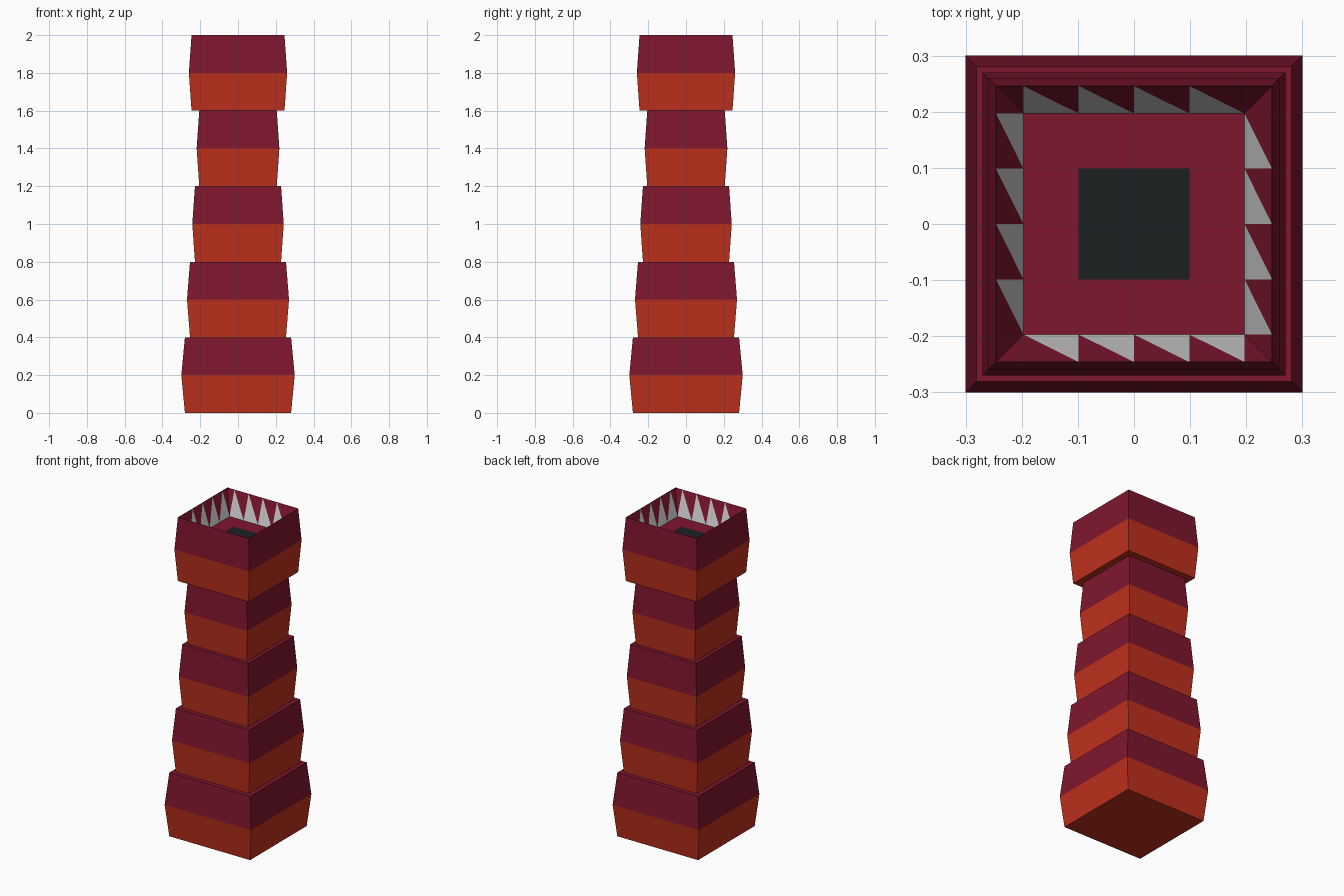
import bpy, bmesh

if "Cube" in bpy.data.objects:
    bpy.data.objects.remove(bpy.data.objects["Cube"])

def material(name, rgb):
    m = bpy.data.materials.new(name)
    m.diffuse_color = (*rgb, 1)
    m.use_nodes = True
    m.node_tree.nodes["Principled BSDF"].inputs["Base Color"].default_value = m.diffuse_color
    return m

ORANGE = material("orange", (0.52, 0.03, 0.012))
RED = material("dark_red", (0.21, 0.008, 0.027))
WHITE = material("white", (0.75, 0.77, 0.77))
BLACK = material("black", (0.012, 0.014, 0.015))
MATS = [ORANGE, RED, WHITE, BLACK]

def ring(bm, h, z):
    return [bm.verts.new((x * h, y * h, z)) for x, y in ((-1, -1), (1, -1), (1, 1), (-1, 1))]

def face(bm, verts, mat):
    bm.faces.new(verts).material_index = MATS.index(mat)

def band(bm, low, high, mat):
    for i in range(4):
        j = (i + 1) % 4
        face(bm, (low[i], low[j], high[j], high[i]), mat)

def finish(bm, name):
    me = bpy.data.meshes.new(name)
    bm.to_mesh(me)
    bm.free()
    for m in MATS:
        me.materials.append(m)
    ob = bpy.data.objects.new(name, me)
    bpy.context.collection.objects.link(ob)

# Stacked body segments: bulging two-colour blocks, the last one open on top
halves = [(0.30, 0.281), (0.27, 0.254), (0.242, 0.228), (0.219, 0.205), (0.26, 0.246)]
for n, (mid, end) in enumerate(halves):
    z = 0.4 * n
    bm = bmesh.new()
    a, b, c = ring(bm, end, z), ring(bm, mid, z + 0.2), ring(bm, end, z + 0.4)
    face(bm, a[::-1], ORANGE)
    band(bm, a, b, ORANGE)
    band(bm, b, c, RED)
    if n < 4:
        face(bm, c, RED)
    finish(bm, "head_segment" if n == 4 else f"body_segment_{n + 1}")

# Mouth: sloping walls split into white teeth and red gaps, red floor, black throat
RIM, FLOOR, ZT, ZF, TEETH = 0.246, 0.197, 2.0, 1.85, 4
bm = bmesh.new()
throat, floor = ring(bm, 0.099, ZF), ring(bm, FLOOR, ZF)
face(bm, throat, BLACK)
band(bm, floor, throat, RED)
ts = [FLOOR * (2 * i / TEETH - 1) for i in range(TEETH + 1)]
# each wall: function placing (along, outward), and tooth tip at the start or end of its base
walls = [(lambda t, d: (t, d), False), (lambda t, d: (-t, -d), False),
         (lambda t, d: (d, -t), True), (lambda t, d: (-d, t), True)]
for place, _ in walls:
    flip = place(1, 0)[0] > 0 and place(0, 1)[1] > 0
    # tips: left on the back wall, right on the front, low on the right, high on the left
    tip_at_end = place(0, 1)[0] != 0
    low = [bm.verts.new((*place(t, FLOOR), ZF)) for t in ts]
    top = [bm.verts.new((*place(t, RIM), ZT)) for t in ts]
    ends = [bm.verts.new((*place(t, RIM), ZT)) for t in (-RIM, RIM)]
    for i in range(TEETH):
        k = i + 1 if tip_at_end else i
        face(bm, (low[i], low[i + 1], top[k]), WHITE)
        other = low[i] if tip_at_end else low[i + 1]
        face(bm, (top[i], other, top[i + 1]), RED)
    face(bm, (ends[0], low[0], top[0]), RED)
    face(bm, (top[-1], low[-1], ends[1]), RED)
bmesh.ops.remove_doubles(bm, verts=bm.verts[:], dist=1e-5)
bmesh.ops.recalc_face_normals(bm, faces=bm.faces[:])
# the mouth is an open bowl, so its faces must look up
bm.faces.ensure_lookup_table()
bm.normal_update()
if sum(f.normal.z for f in bm.faces) < 0:
    bmesh.ops.reverse_faces(bm, faces=bm.faces[:])
finish(bm, "mouth")
